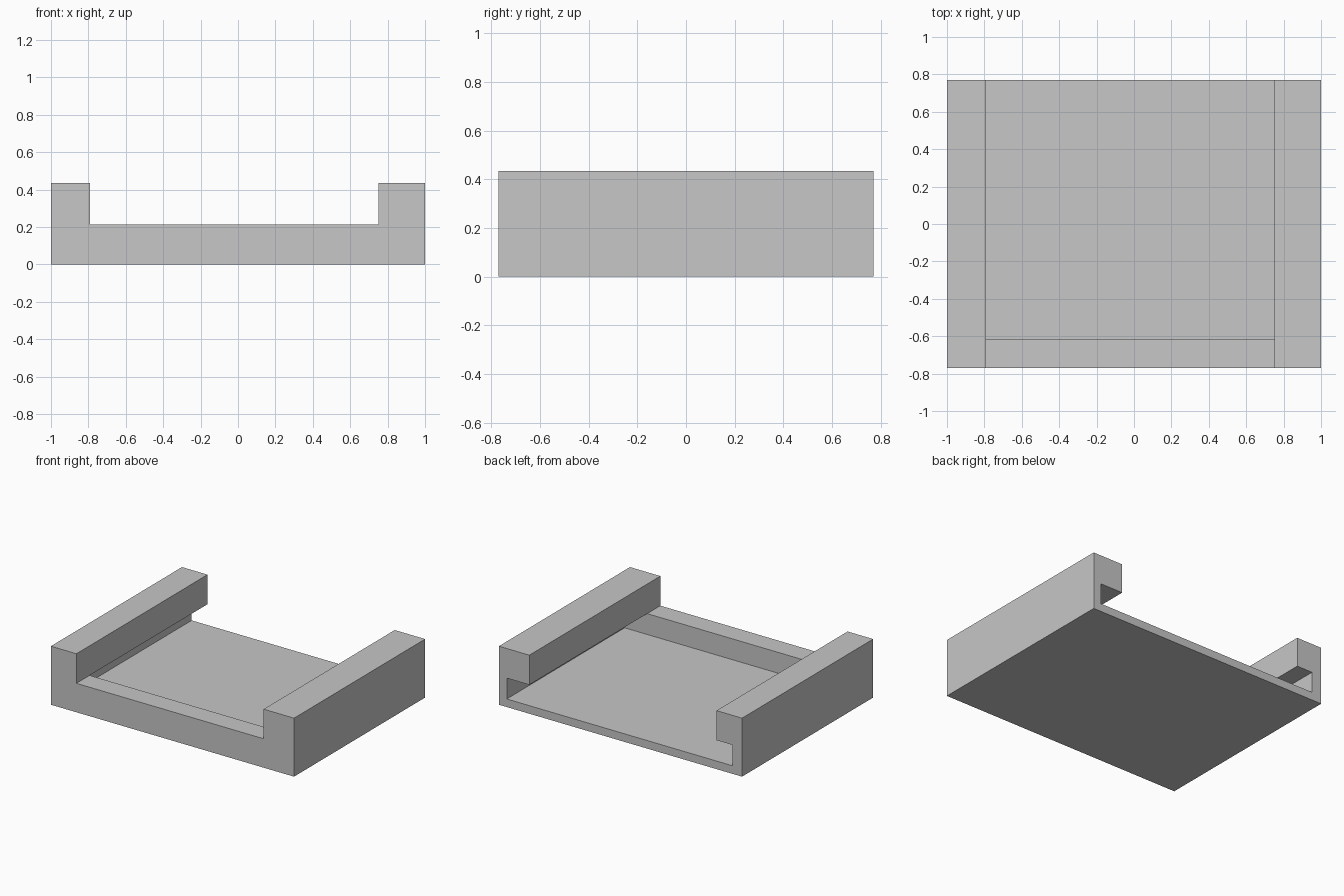
import bpy
import bmesh

cube = bpy.data.objects.get("Cube")
if cube:
    bpy.data.objects.remove(cube, do_unlink=True)

# Key dimensions
FRONT, LIP, BACK = -0.77, -0.615, 0.77
TOP, LEDGE, FLOOR = 0.435, 0.215, 0.06
RAIL_R, RAIL_L = -0.79, 0.75      # inner edges of the rails
SLOT_R, SLOT_L = -0.92, 0.935     # outer edges of the slots under the rails

# Cross-sections (x, z): solid front lip, and undercut tray behind it
right_rail = [(-1, 0), (-1, TOP), (RAIL_R, TOP), (RAIL_R, LEDGE)]
left_rail = [(RAIL_L, LEDGE), (RAIL_L, TOP), (1, TOP), (1, 0)]
slot = [(SLOT_R, LEDGE), (SLOT_R, FLOOR), (SLOT_L, FLOOR), (SLOT_L, LEDGE)]
lip_profile = right_rail + left_rail
tray_profile = right_rail + slot + left_rail

bm = bmesh.new()


def ring(profile, y):
    return {p: bm.verts.new((p[0], y, p[1])) for p in profile}


def skin(profile, a, b):
    for p, q in zip(profile, profile[1:] + profile[:1]):
        bm.faces.new((a[p], a[q], b[q], b[p]))


front = ring(lip_profile, FRONT)
middle = ring(tray_profile, LIP)
back = ring(tray_profile, BACK)

skin(lip_profile, front, middle)
skin(tray_profile, middle, back)
bm.faces.new([front[p] for p in lip_profile])
bm.faces.new([back[p] for p in tray_profile])
# Rear wall of the front lip, closing the slot
bm.faces.new([middle[p] for p in [right_rail[-1]] + slot + [left_rail[0]]])

bmesh.ops.recalc_face_normals(bm, faces=bm.faces[:])
bmesh.ops.dissolve_limit(bm, angle_limit=0.01, verts=bm.verts[:], edges=bm.edges[:])

mesh = bpy.data.meshes.new("slotted_tray")
bm.to_mesh(mesh)
bm.free()
tray = bpy.data.objects.new("slotted_tray", mesh)
bpy.context.collection.objects.link(tray)

# Plain grey material
grey = bpy.data.materials.new("light_grey")
grey.use_nodes = True
colour = (0.57, 0.57, 0.57, 1)
grey.diffuse_color = colour
for node in grey.node_tree.nodes:
    if node.type == "BSDF_PRINCIPLED":
        node.inputs["Base Color"].default_value = colour
mesh.materials.append(grey)
